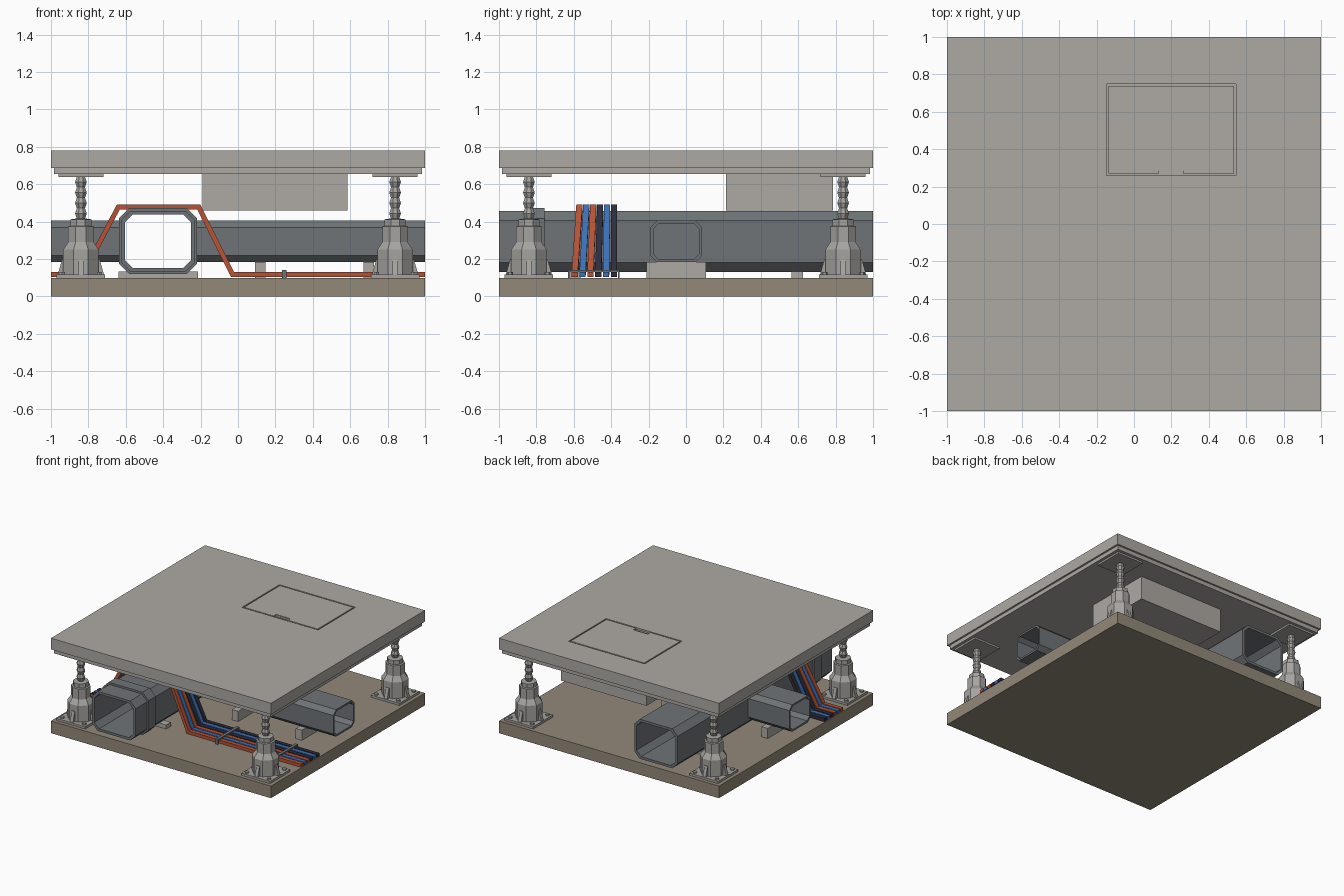
import bpy, bmesh, math
from mathutils import Vector

if "Cube" in bpy.data.objects:
    bpy.data.objects.remove(bpy.data.objects["Cube"], do_unlink=True)


def material(name, r, g, b):
    m = bpy.data.materials.new(name)
    m.use_nodes = True
    m.diffuse_color = (r, g, b, 1)
    m.node_tree.nodes["Principled BSDF"].inputs["Base Color"].default_value = (r, g, b, 1)
    return m


PANEL = material("warm grey panel", .42, .40, .37)
STEEL = material("pedestal grey", .38, .37, .35)
DUCT = material("duct grey", .16, .175, .185)
SLAB = material("brown concrete", .29, .25, .19)
ORANGE = material("orange cable", .46, .085, .035)
BLUE = material("blue cable", .045, .16, .46)
DARK = material("dark cable", .026, .026, .045)


def finish(name, bm, mat):
    bmesh.ops.recalc_face_normals(bm, faces=bm.faces)
    mesh = bpy.data.meshes.new(name)
    bm.to_mesh(mesh)
    bm.free()
    mesh.materials.append(mat)
    ob = bpy.data.objects.new(name, mesh)
    bpy.context.collection.objects.link(ob)
    return ob


def add_box(bm, x, y, z):
    """Box from (low, high) pairs."""
    vs = bmesh.ops.create_cube(bm, size=1)["verts"]
    for v in vs:
        for i, (lo, hi) in enumerate((x, y, z)):
            v.co[i] = lo if v.co[i] < 0 else hi


def box(name, x, y, z, mat):
    bm = bmesh.new()
    add_box(bm, x, y, z)
    return finish(name, bm, mat)


def bridge(bm, a, b):
    for i in range(len(a)):
        j = (i + 1) % len(a)
        bm.faces.new((a[i], a[j], b[j], b[i]))


def chamfered(u, v, c):
    """Rectangle outline with cut corners."""
    (a, b), (d, e) = u, v
    return [(a + c, d), (b - c, d), (b, d + c), (b, e - c),
            (b - c, e), (a + c, e), (a, e - c), (a, d + c)]


def duct(name, axis, span, u, v, c, wall):
    """Hollow duct with cut corners, open at both ends."""
    bm = bmesh.new()
    inner_u, inner_v = (u[0] + wall, u[1] - wall), (v[0] + wall, v[1] - wall)
    outlines = chamfered(u, v, c), chamfered(inner_u, inner_v, c - wall * .4)

    def loop(outline, s):
        return [bm.verts.new((s, p, q) if axis == "x" else (p, s, q)) for p, q in outline]

    o0, o1, i1, i0 = [loop(outlines[k], span[s]) for k, s in ((0, 0), (0, 1), (1, 1), (1, 0))]
    for a, b in ((o0, o1), (o1, i1), (i1, i0), (i0, o0)):
        bridge(bm, a, b)
    return finish(name, bm, DUCT)


def add_lathe(bm, cx, cy, profile, sides=8):
    """Stack of rings, flats facing the axes."""
    rings = []
    for r, z in profile:
        r /= math.cos(math.pi / sides)
        rings.append([bm.verts.new((cx + r * math.cos((i + .5) * math.tau / sides),
                                    cy + r * math.sin((i + .5) * math.tau / sides), z))
                      for i in range(sides)])
    for a, b in zip(rings, rings[1:]):
        bridge(bm, a, b)
    bm.faces.new(rings[0])
    bm.faces.new(rings[-1])


# Concrete slab and raised floor panel
box("concrete_slab", (-1, 1), (-1, 1), (0, .1), SLAB)
panel = box("floor_panel", (-1, 1), (-1, 1), (.688, .78), PANEL)
box("panel_underside", (-.985, .985), (-.985, .985), (.655, .688), PANEL)
box("floor_box", (-.19, .585), (.215, .785), (.46, .655), PANEL)

# Hatch seam and finger pull cut into the panel
x0, x1, y0, y1, g = -.147, .545, .26, .748, .011
seams = [((x0, x1), (y0, y0 + g)), ((x0, x1), (y1 - g, y1)),
         ((x0, x0 + g), (y0 + g / 2, y1 - g / 2)), ((x1 - g, x1), (y0 + g / 2, y1 - g / 2)),
         ((.133, .263), (y0 + g / 2, .305))]
for n, (sx, sy) in enumerate(seams):
    cutter = box("hatch_cutter", sx, sy, (.766 + .0005 * n, .8), PANEL)
    mod = panel.modifiers.new("hatch", "BOOLEAN")
    mod.object, mod.operation, mod.solver = cutter, "DIFFERENCE", "EXACT"
    bpy.context.view_layer.objects.active = panel
    bpy.ops.object.modifier_apply(modifier=mod.name)
    bpy.data.objects.remove(cutter, do_unlink=True)
box("finger_pull", (.133, .263), (.287, .305), (.765, .774), PANEL)

# Adjustable pedestals at the four corners
body = [(.095, .115), (.095, .25), (.068, .29), (.068, .375), (.056, .378), (.056, .412),
        (.03, .416)]
rod = [(.022 + .009 * (i % 2), .416 + .028 * i) for i in range(9)]
for sx, side in ((-1, "right"), (1, "left")):
    for sy, end in ((-1, "front"), (1, "back")):
        cx, cy = .84 * sx, .84 * sy
        bm = bmesh.new()
        add_box(bm, (cx - .13, cx + .13), (cy - .13, cy + .13), (.1, .118))
        add_box(bm, (cx - .12, cx + .12), (cy - .12, cy + .12), (.64, .655))
        add_lathe(bm, cx, cy, body)
        add_lathe(bm, cx, cy, rod)
        # Tapered fins and corner bolts
        for dx, dy in ((1, 0), (-1, 0), (0, 1), (0, -1)):
            d, t = Vector((dx, dy, 0)), Vector((-dy, dx, 0)) * .014
            c = Vector((cx, cy, 0))
            rows = [[bm.verts.new(c + d * r + t * k + Vector((0, 0, z)))
                     for r, z in ((.08, .115), (.124, .115), (.1, .2), (.08, .2))]
                    for k in (-1, 1)]
            bridge(bm, *rows)
            for row in rows:
                bm.faces.new(row)
        for bx in (-.1, .1):
            for by in (-.1, .1):
                add_lathe(bm, cx + bx, cy + by, [(.014, .115), (.014, .13)], 6)
        finish(f"{end}_{side}_pedestal", bm, STEEL)

# Main duct with a joint collar, and a branch on each side
duct("main_duct", "y", (-1, 1), (-.625, -.23), (.132, .457), .05, .02)
duct("duct_collar", "y", (-.85, -.757), (-.637, -.218), (.121, .473), .055, .02)
duct("long_branch_duct", "x", (-.24, 1), (-.19, .085), (.183, .405), .035, .015)
duct("short_branch_duct", "x", (-1, -.615), (-.19, .085), (.183, .405), .035, .015)

# Blocks under the ducts
for y in (-.595, .595):
    box("main_duct_support", (-.64, -.215), (y - .03, y + .03), (.1, .133), PANEL)
for x in (-.79, .12, .7):
    box("branch_duct_support", (x - .028, x + .028), (-.21, .107), (.1, .184), PANEL)

# Cables bridging over the main duct
path = [(-1, .118), (-.83, .118), (-.64, .478), (-.21, .478), (-.03, .118), (1, .118)]
pts = [Vector(p) for p in path]
half = .013
for i, (label, mat) in enumerate((("orange", ORANGE), ("blue", BLUE), ("orange", ORANGE),
                                  ("dark", DARK), ("blue", BLUE), ("dark", DARK))):
    bm = bmesh.new()
    sections = []
    for k, p in enumerate(pts):
        a = (p - pts[k - 1]).normalized() if k else Vector((1, 0))
        b = (pts[k + 1] - p).normalized() if k < len(pts) - 1 else Vector((1, 0))
        n = Vector((-a.y - b.y, a.x + b.x)).normalized()
        n *= half / n.dot(Vector((-a.y, a.x)))
        spread = .037 if p.y > .3 else .042
        y = -.385 - spread * (5 - i)
        sections.append([bm.verts.new((p.x + n.x * s, y + w, p.y + n.y * s))
                         for s, w in ((-1, -.0165), (-1, .0165), (1, .0165), (1, -.0165))])
    for a, b in zip(sections, sections[1:]):
        bridge(bm, a, b)
    bm.faces.new(sections[0])
    bm.faces.new(sections[-1])
    finish(f"{label}_cable", bm, mat)

# Brackets holding the cables down
for x in (.248, .78):
    bm = bmesh.new()
    add_box(bm, (x - .012, x + .012), (-.63, -.355), (.131, .142))
    for y in (-.63, -.363):
        add_box(bm, (x - .012, x + .012), (y, y + .008), (.1, .135))
    finish("cable_bracket", bm, DUCT)
